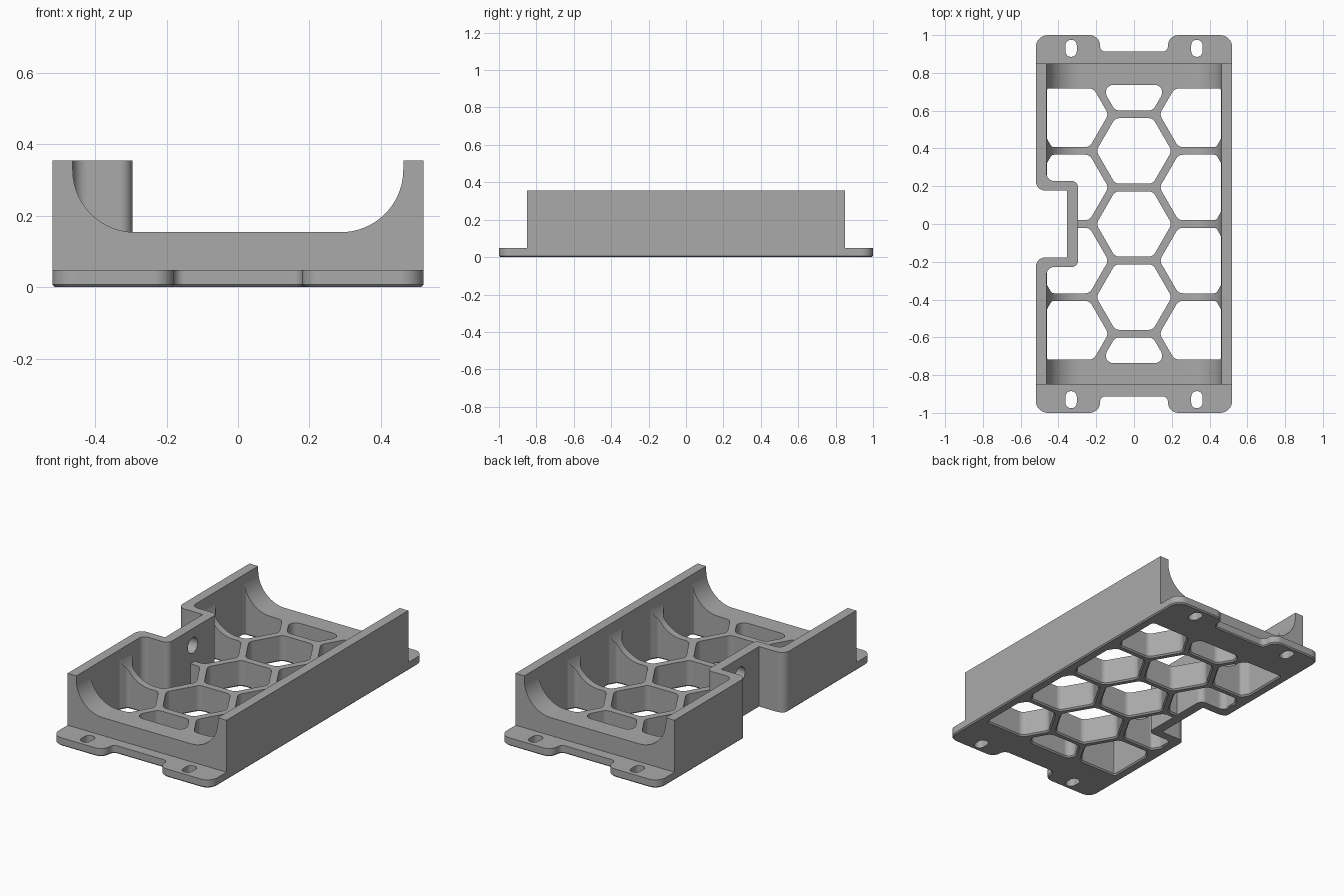
import bpy, bmesh, math
from mathutils import Vector

if "Cube" in bpy.data.objects:
    bpy.data.objects.remove(bpy.data.objects["Cube"])

grey = bpy.data.materials.new("plain grey")
grey.diffuse_color = (0.4, 0.4, 0.4, 1)
grey.use_nodes = True
grey.node_tree.nodes["Principled BSDF"].inputs["Base Color"].default_value = grey.diffuse_color


def fillet(points, steps=8):
    """Round polygon corners; each point is (x, y, radius)."""
    out = []
    n = len(points)
    for i, (x, y, r) in enumerate(points):
        p = Vector((x, y))
        if r <= 0:
            out.append(p)
            continue
        a = (Vector(points[i - 1][:2]) - p).normalized()
        b = (Vector(points[(i + 1) % n][:2]) - p).normalized()
        half = a.angle(b) / 2
        centre = p + (a + b).normalized() * (r / math.sin(half))
        v0 = p + a * (r / math.tan(half)) - centre
        v1 = p + b * (r / math.tan(half)) - centre
        sweep = v0.angle(v1)
        for k in range(steps + 1):
            t = k / steps
            out.append(centre + (v0 * math.sin((1 - t) * sweep)
                                 + v1 * math.sin(t * sweep)) / math.sin(sweep))
    return out


def grow(pts, d):
    """Offset an anticlockwise outline outward by d."""
    out = []
    for i, p in enumerate(pts):
        e = (p - pts[i - 1]).normalized()
        f = (pts[(i + 1) % len(pts)] - p).normalized()
        t = (e + f).normalized()
        out.append(p + Vector((t.y, -t.x)) * d)
    return out


def prism(name, pts, layers, along="z"):
    """Stack an outline at (height, offset) layers."""
    area = sum(pts[i - 1].cross(p) for i, p in enumerate(pts))
    if area < 0:
        pts = pts[::-1]
    bm = bmesh.new()
    rings = []
    for h, d in layers:
        ring = grow(pts, d) if d else pts
        rings.append([bm.verts.new({"z": (p.x, p.y, h), "y": (p.x, h, p.y),
                                    "x": (h, p.x, p.y)}[along]) for p in ring])
    n = len(pts)
    for lo, hi in zip(rings, rings[1:]):
        for i in range(n):
            bm.faces.new((lo[i], lo[(i + 1) % n], hi[(i + 1) % n], hi[i]))
    bm.faces.new(rings[0][::-1])
    bm.faces.new(rings[-1])
    bmesh.ops.recalc_face_normals(bm, faces=bm.faces)
    mesh = bpy.data.meshes.new(name)
    bm.to_mesh(mesh)
    bm.free()
    obj = bpy.data.objects.new(name, mesh)
    bpy.context.collection.objects.link(obj)
    mesh.materials.append(grey)
    return obj


def combine(target, tool, operation):
    mod = target.modifiers.new("join", "BOOLEAN")
    mod.operation = operation
    mod.solver = "EXACT"
    mod.object = tool
    bpy.context.view_layer.objects.active = target
    bpy.ops.object.modifier_apply(modifier=mod.name)
    bpy.data.objects.remove(tool)


def clip(pts, axis, limit, sign):
    """Keep the part of an outline where sign * coordinate <= limit."""
    out = []
    for i, q in enumerate(pts):
        p = pts[i - 1]
        dp, dq = sign * p[axis] - limit, sign * q[axis] - limit
        if dp * dq < 0:
            out.append(p.lerp(q, dp / (dp - dq)))
        if dq <= 0:
            out.append(q)
    return out


# Base plate with four mounting tabs and a chamfered lower edge
quarter = [(0.52, 1.0, 0.065), (0.18, 1.0, 0.055), (0.18, 0.912, 0.03)]
outline = (quarter + [(-x, y, r) for x, y, r in quarter[::-1]]
           + [(-x, -y, r) for x, y, r in quarter]
           + [(x, -y, r) for x, y, r in quarter[::-1]])
tray = prism("tray", fillet(outline), [(0, -0.007), (0.007, 0), (0.048, 0)])

# Upright body and its round-bottomed cavity
body = prism("body", fillet([(-0.52, -0.85, 0), (0.52, -0.85, 0),
                             (0.52, 0.85, 0), (-0.52, 0.85, 0)]),
             [(0.02, 0), (0.355, 0)])
combine(tray, body, "UNION")
cavity = prism("cavity", fillet([(-0.463, 0.5, 0), (-0.463, 0.154, 0.175),
                                 (0.463, 0.154, 0.175), (0.463, 0.5, 0)], 20),
               [(-1.1, 0), (1.1, 0)], "y")
# Only the space above the floor is removed
combine(tray, cavity, "DIFFERENCE")

# Honeycomb openings in the floor
pitch, radius = 0.387, 0.2
cells = [(0, k * pitch) for k in range(-2, 3)]
cells += [(s * pitch * 0.866, (k + 0.5) * pitch) for s in (-1, 1) for k in range(-2, 2)]
for cx, cy in cells:
    hexagon = [Vector((cx + radius * math.cos(k * math.pi / 3),
                       cy + radius * math.sin(k * math.pi / 3))) for k in range(6)]
    end = 0.737 if cx == 0 else 0.717
    for axis, limit in ((0, 0.461), (1, end)):
        for sign in (-1, 1):
            hexagon = clip(hexagon, axis, limit, sign)
    shape = []
    for i, p in enumerate(hexagon):
        edge = min((p - hexagon[i - 1]).length,
                   (hexagon[(i + 1) % len(hexagon)] - p).length)
        shape.append((p.x, p.y, min(0.04, edge * 0.42)))
    opening = prism("opening", fillet(shape, 6),
                    [(-0.02, 0.008), (0, 0.008), (0.008, 0), (0.5, 0)])
    combine(tray, opening, "DIFFERENCE")

# Stepped-in wall on the left side
step = prism("step_wall", fillet([
    (-0.50, -0.30, 0), (-0.463, -0.30, 0), (-0.463, -0.228, 0.04),
    (-0.296, -0.228, 0.035), (-0.296, 0.228, 0.035), (-0.463, 0.228, 0.04),
    (-0.463, 0.30, 0), (-0.50, 0.30, 0)]), [(0, 0), (0.355, 0)])
combine(tray, step, "UNION")
recess = prism("recess", fillet([
    (-0.6, -0.24, 0), (-0.52, -0.24, 0), (-0.52, -0.177, 0.05), (-0.354, -0.177, 0),
    (-0.354, 0.177, 0), (-0.52, 0.177, 0.05), (-0.52, 0.24, 0), (-0.6, 0.24, 0)]),
    [(-0.1, 0), (0.5, 0)])
combine(tray, recess, "DIFFERENCE")

# Round cable hole through the stepped wall
circle = [Vector((0.046 * math.cos(k * math.pi / 16),
                  0.255 + 0.046 * math.sin(k * math.pi / 16))) for k in range(32)]
combine(tray, prism("cable_hole", circle, [(-0.42, 0), (-0.2, 0)], "x"), "DIFFERENCE")

# Screw slots in the tabs
for sx in (-1, 1):
    for sy in (-1, 1):
        x, y = sx * 0.333, sy * 0.93
        slot = fillet([(x - 0.03, y - 0.045, 0.029), (x + 0.03, y - 0.045, 0.029),
                       (x + 0.03, y + 0.045, 0.029), (x - 0.03, y + 0.045, 0.029)])
        combine(tray, prism("slot", slot, [(-0.1, 0), (0.2, 0)]), "DIFFERENCE")

# Smooth the fillets, keep corners crisp
bpy.ops.object.select_all(action="DESELECT")
tray.select_set(True)
bpy.context.view_layer.objects.active = tray
bpy.ops.object.shade_smooth_by_angle(angle=math.radians(30))
weighted = tray.modifiers.new("even_shading", "WEIGHTED_NORMAL")
weighted.keep_sharp = True
